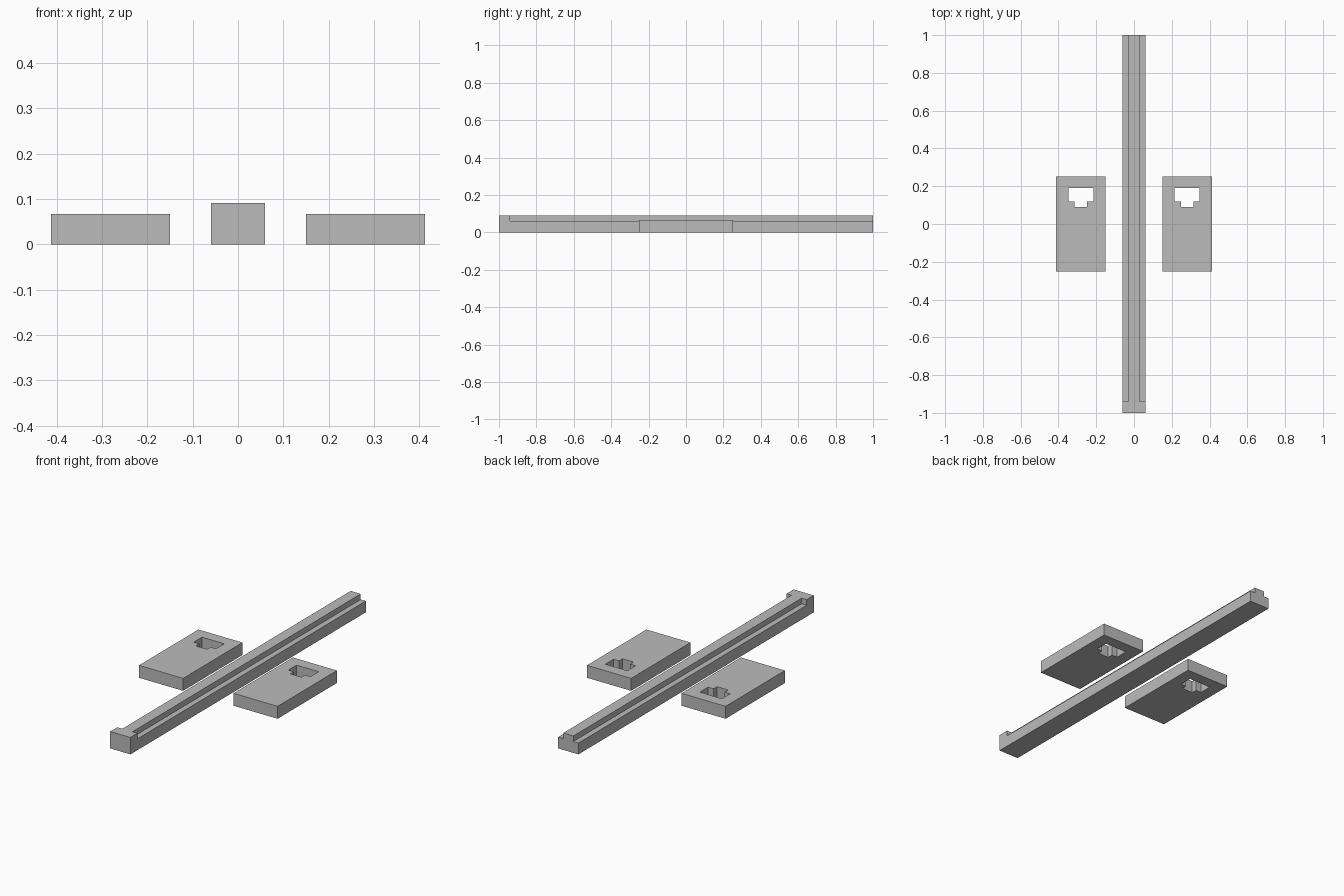
import bpy
import bmesh
from mathutils import Vector

old = bpy.data.objects.get("Cube")
if old:
    bpy.data.objects.remove(old, do_unlink=True)

grey = bpy.data.materials.new("plain_grey")
grey.use_nodes = True
COLOUR = (0.5, 0.5, 0.5, 1)
grey.diffuse_color = COLOUR
grey.node_tree.nodes["Principled BSDF"].inputs["Base Color"].default_value = COLOUR


def prism(name, loops, depth):
    """Fill an outline (later loops are holes) and extrude it along depth."""
    bm = bmesh.new()
    edges = []
    for loop in loops:
        verts = [bm.verts.new(p) for p in loop]
        edges += [bm.edges.new((a, b)) for a, b in zip(verts, verts[1:] + verts[:1])]
    bmesh.ops.triangle_fill(bm, edges=edges, use_beauty=True)
    ext = bmesh.ops.extrude_face_region(bm, geom=bm.faces[:], use_keep_orig=True)
    moved = [g for g in ext["geom"] if isinstance(g, bmesh.types.BMVert)]
    bmesh.ops.translate(bm, verts=moved, vec=Vector(depth))
    bmesh.ops.recalc_face_normals(bm, faces=bm.faces)
    mesh = bpy.data.meshes.new(name)
    bm.to_mesh(mesh)
    bm.free()
    mesh.materials.append(grey)
    obj = bpy.data.objects.new(name, mesh)
    bpy.context.collection.objects.link(obj)
    return obj


def mirrored(half):
    """Complete a half outline across its first coordinate."""
    return half + [(-u, v) for u, v in reversed(half)]


# Stepped rail with a full-width stop block at the front end
HALF, NECK, SHELF, TOP, STOP_Y = 0.06, 0.03, 0.061, 0.091, -0.94
section = mirrored([(HALF, 0), (HALF, SHELF), (NECK, SHELF), (NECK, TOP)])
prism("rail", [[(x, STOP_Y, z) for x, z in section]], (0, 1 - STOP_Y, 0))
block = mirrored([(HALF, 0), (HALF, TOP)])
prism("rail_stop", [[(x, -1, z) for x, z in block]], (0, STOP_Y + 1, 0))

# Flat sliders, each with a T-shaped through slot near the back
plate = mirrored([(0.131, -0.252), (0.131, 0.252)])
slot = mirrored([(0.033, 0.09), (0.033, 0.12), (0.066, 0.12), (0.066, 0.19)])
for name, cx in (("left_slider", 0.281), ("right_slider", -0.281)):
    loops = [[(cx + x, y, 0) for x, y in outline] for outline in (plate, slot)]
    prism(name, loops, (0, 0, 0.067))
